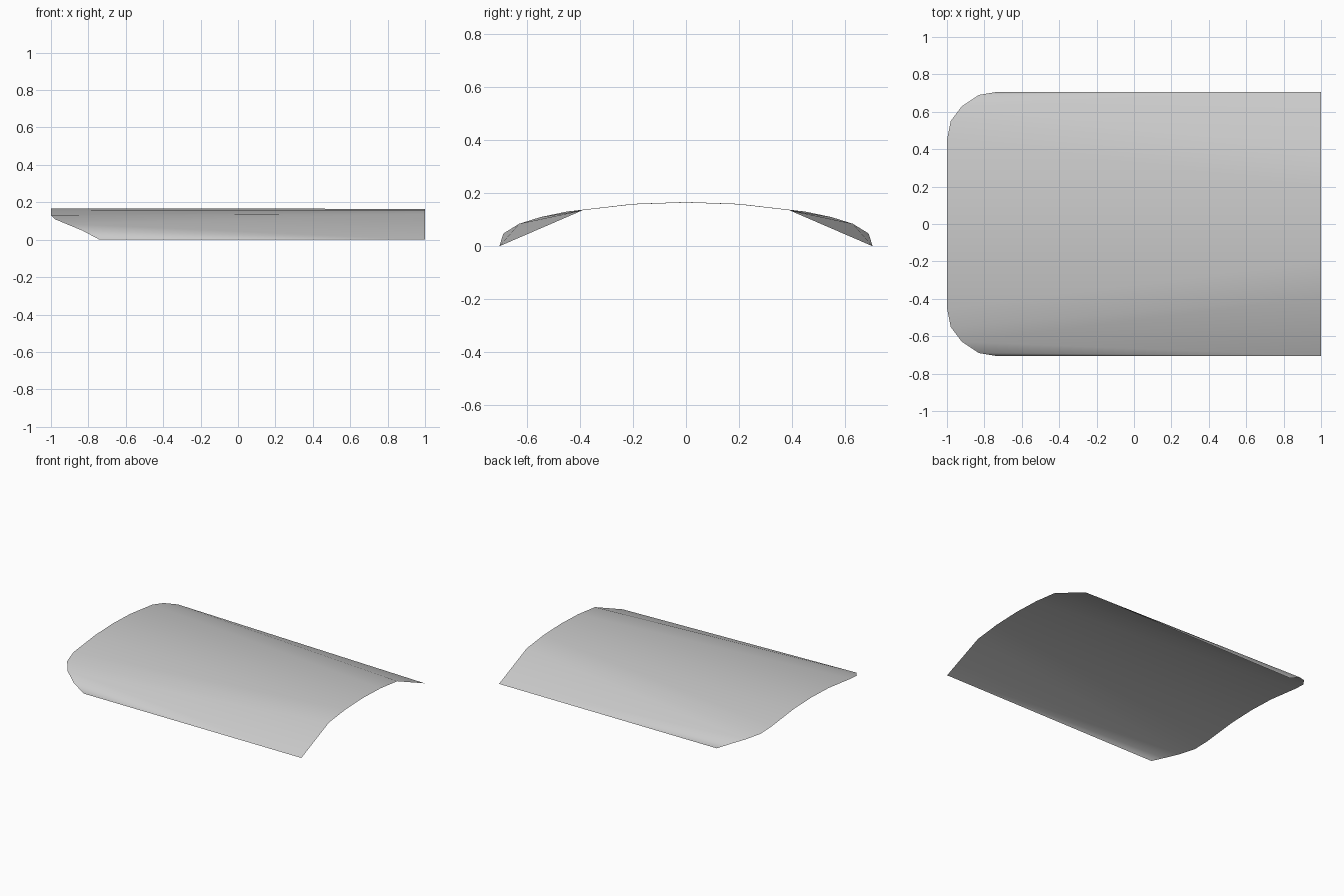
import bpy, bmesh

if "Cube" in bpy.data.objects:
    bpy.data.objects.remove(bpy.data.objects["Cube"])

# Half outlines from the ridge (y = 0) down to the lower side edge
ROUNDED_END = [(-1, 0, .167), (-1, .2, .16), (-1, .45, .131), (-.98, .55, .11),
               (-.92, .63, .085), (-.83, .69, .048), (-.74, .705, 0)]
SQUARE_END = [(1, 0, .165), (1, .2, .158), (1, .39, .136), (1, .705, 0)]
# Order in which the strip between both outlines advances: L = rounded, R = square
STEPS = "LRLRLLRLL"

bm = bmesh.new()

# Thin arched panel: a triangle strip for each half
for side in (1, -1):
    left = [bm.verts.new((x, side * y, z)) for x, y, z in ROUNDED_END]
    right = [bm.verts.new((x, side * y, z)) for x, y, z in SQUARE_END]
    i = j = 0
    for step in STEPS:
        if step == "L":
            tri = (left[i], right[j], left[i + 1])
            i += 1
        else:
            tri = (left[i], right[j], right[j + 1])
            j += 1
        bm.faces.new(tri)

bmesh.ops.remove_doubles(bm, verts=bm.verts, dist=1e-4)
bmesh.ops.recalc_face_normals(bm, faces=bm.faces)
if sum(f.normal.z for f in bm.faces) < 0:
    bmesh.ops.reverse_faces(bm, faces=bm.faces)

mesh = bpy.data.meshes.new("curved_panel")
bm.to_mesh(mesh)
bm.free()
panel = bpy.data.objects.new("curved_panel", mesh)
bpy.context.collection.objects.link(panel)

# Smooth shading across the arch
bpy.context.view_layer.objects.active = panel
panel.select_set(True)
bpy.ops.object.shade_smooth()
